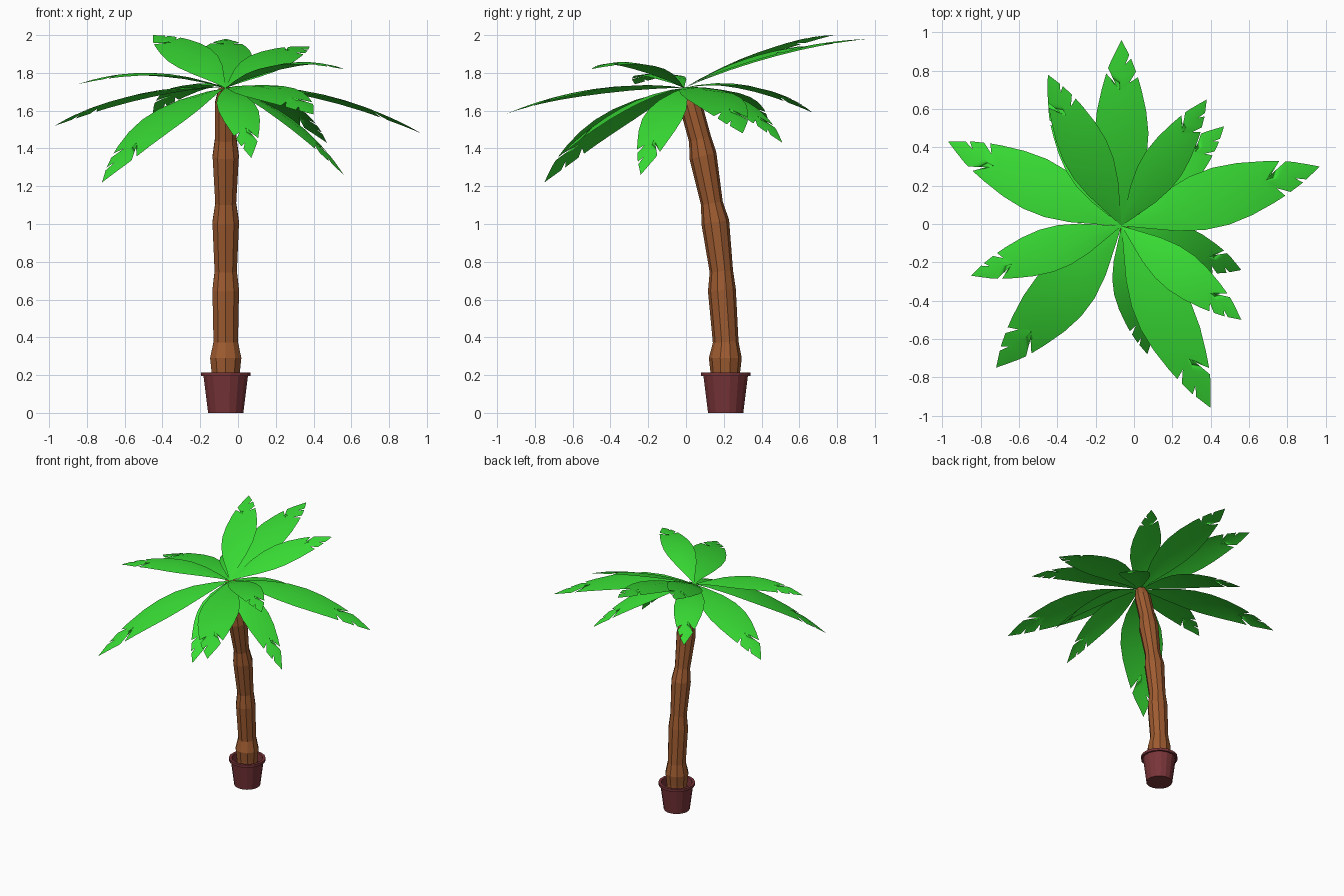
import bpy, math
from mathutils import Vector, Matrix

if "Cube" in bpy.data.objects:
    bpy.data.objects.remove(bpy.data.objects["Cube"])

CX = -0.065


def material(name, rgb):
    m = bpy.data.materials.new(name)
    m.diffuse_color = (*rgb, 1)
    m.use_nodes = True
    m.node_tree.nodes["Principled BSDF"].inputs["Base Color"].default_value = m.diffuse_color
    return m


GREEN = material("leaf_green", (0.04, 0.72, 0.035))
BROWN = material("bark_brown", (0.34, 0.105, 0.03))
MAROON = material("pot_maroon", (0.19, 0.035, 0.04))


def add_mesh(name, verts, faces, mat):
    me = bpy.data.meshes.new(name)
    me.from_pydata(verts, [], faces)
    me.materials.append(mat)
    ob = bpy.data.objects.new(name, me)
    bpy.context.collection.objects.link(ob)
    return ob


def tube(name, rings, sides, mat):
    """Rings of (y, z, radius, forward tilt in degrees), closed at both ends."""
    verts, faces = [], []
    for y, z, r, tilt in rings:
        rot = Matrix.Rotation(math.radians(tilt), 3, 'X')
        for i in range(sides):
            a = 2 * math.pi * (i + 0.5) / sides
            p = rot @ Vector((r * math.cos(a), r * math.sin(a), 0))
            verts.append(p + Vector((CX, y, z)))
    for k in range(len(rings) - 1):
        for i in range(sides):
            j = (i + 1) % sides
            faces.append((k * sides + i, k * sides + j,
                          (k + 1) * sides + j, (k + 1) * sides + i))
    faces.append(tuple(reversed(range(sides))))
    faces.append(tuple(range((len(rings) - 1) * sides, len(rings) * sides)))
    return add_mesh(name, verts, faces, mat)


# Pot: outer wall, rim, inner wall and soil level
tube("pot", [(0.21, z, r, 0) for z, r in
             [(0, 0.095), (0.195, 0.12), (0.195, 0.134), (0.215, 0.134),
              (0.215, 0.113), (0.15, 0.107)]], 16, MAROON)

# Trunk: leaning segments that swell and narrow
tube("trunk", [(0.208, 0.14, 0.078, 0), (0.208, 0.21, 0.078, 0),
               (0.208, 0.29, 0.087, 0), (0.21, 0.375, 0.068, 3),
               (0.19, 0.65, 0.074, 5), (0.187, 0.75, 0.062, 6),
               (0.155, 1.01, 0.074, 8), (0.137, 1.11, 0.058, 10),
               (0.09, 1.36, 0.073, 14), (0.074, 1.45, 0.06, 16),
               (0.022, 1.64, 0.06, 18), (-0.004, 1.715, 0.04, 18)], 10, BROWN)

# Leaf pattern rows: midrib t, left edge (t, width), right edge (t, width)
BLADE = [(0.10, 0.10, 0.040, 0.10, 0.040), (0.25, 0.25, 0.098, 0.25, 0.098),
         (0.38, 0.38, 0.131, 0.38, 0.131), (0.50, 0.50, 0.140, 0.50, 0.140),
         (0.61, 0.62, 0.128, 0.62, 0.128), (0.70, 0.74, 0.102, 0.74, 0.102),
         (0.73, 0.82, 0.080, 0.80, 0.085), (0.74, 0.74, 0.020, 0.77, 0.040),
         (0.80, 0.85, 0.070, 0.83, 0.075), (0.84, 0.89, 0.054, 0.90, 0.050),
         (0.85, 0.91, 0.044, 0.87, 0.020), (0.90, 0.94, 0.030, 0.92, 0.040)]

BASE = Vector((CX, -0.01, 1.72))


def leaf(name, tip, mid_z, roll):
    """Arched notched blade; positive roll lifts the left edge."""
    tip = Vector(tip)
    ctrl = (BASE + tip) / 2
    ctrl.z = mid_z
    d = tip - BASE
    size = d.length
    flat = Vector((d.x, d.y, 0)).normalized()
    side = Vector((-flat.y, flat.x, 0)) * math.cos(math.radians(roll))
    side.z = math.sin(math.radians(roll))

    def at(t, w):
        p = BASE * (1 - t) ** 2 + ctrl * 2 * t * (1 - t) + tip * t * t
        return p + side * w * size - Vector((0, 0, 0.12 * abs(w) * size))

    verts = [at(0, 0)]
    for m, lt, lw, rt, rw in BLADE:
        verts += [at(lt, lw), at(m, 0), at(rt, -rw)]
    verts.append(at(1, 0))
    end = len(verts) - 1
    faces = [(0, 2, 1), (0, 3, 2)]
    for k in range(len(BLADE) - 1):
        a = 1 + 3 * k
        faces += [(a, a + 1, a + 4, a + 3), (a + 1, a + 2, a + 5, a + 4)]
    faces += [(end - 3, end - 2, end), (end - 2, end - 1, end)]
    ob = add_mesh(name, verts, faces, GREEN)
    for p in ob.data.polygons:
        p.use_smooth = True


# Crown of leaves: tip, arch control height, roll
LEAVES = [((-0.065, 0.96, 1.98), 1.96, 0), ((-0.45, 0.78, 2.00), 1.96, -15),
          ((0.38, 0.65, 1.94), 1.92, 15), ((0.47, 0.51, 1.43), 1.74, 0),
          ((0.97, 0.30, 1.48), 1.77, 0), ((0.56, -0.24, 1.26), 1.65, 0),
          ((0.56, -0.50, 1.82), 1.93, 0), ((0.40, -0.96, 1.58), 1.78, 8),
          ((0.07, -0.68, 1.35), 1.69, 0), ((-0.72, -0.75, 1.22), 1.67, 0),
          ((-0.85, -0.27, 1.74), 1.87, 0), ((-0.97, 0.43, 1.52), 1.76, 0),
          ((-0.45, 0.67, 1.59), 1.81, 0)]
for i, (tip, mid_z, roll) in enumerate(LEAVES):
    leaf(f"leaf_{i + 1}", tip, mid_z, roll)
